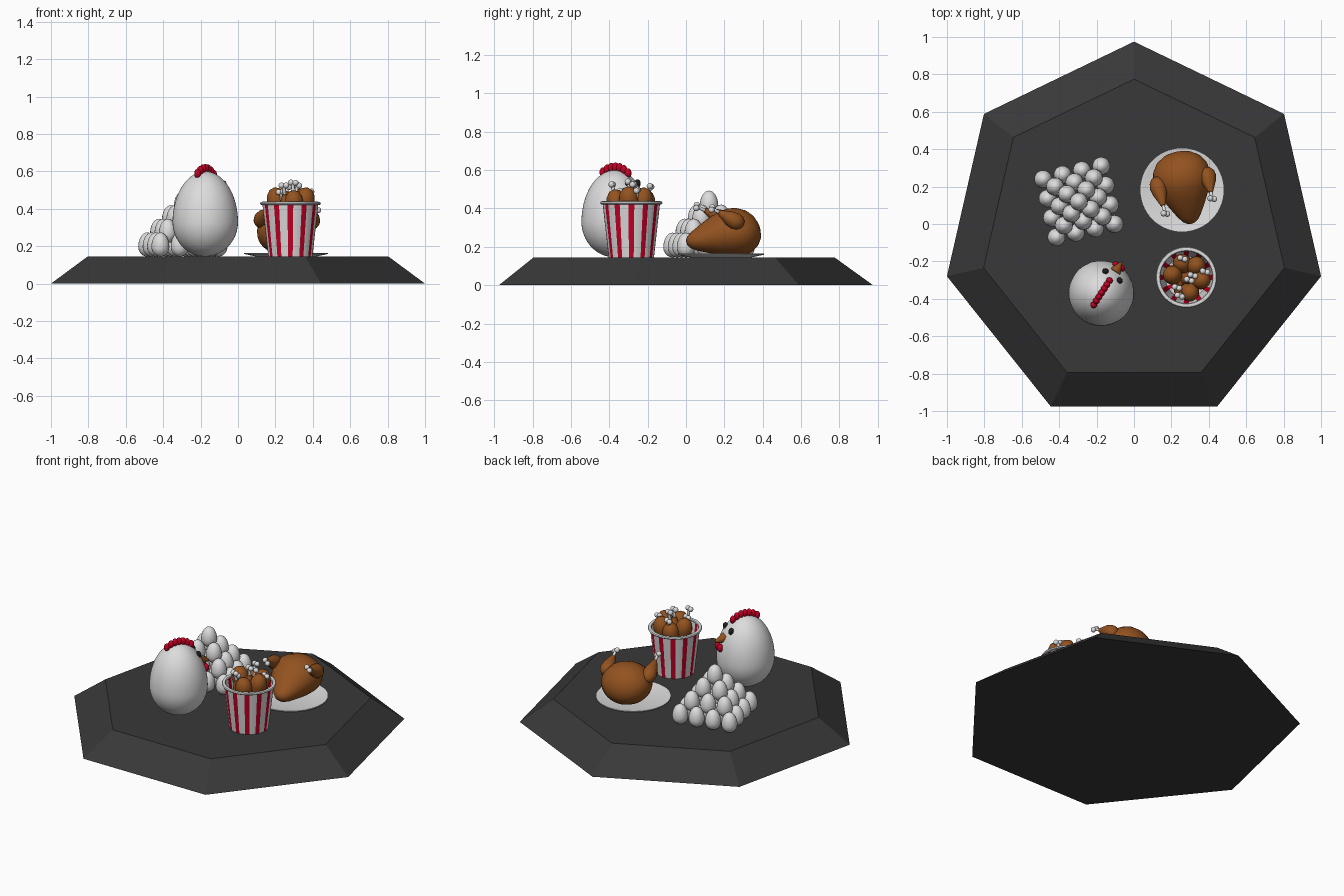
import bpy, bmesh
from math import sin, cos, pi, sqrt
from mathutils import Vector, Matrix

if "Cube" in bpy.data.objects:
    bpy.data.objects.remove(bpy.data.objects["Cube"])


def material(name, r, g, b):
    m = bpy.data.materials.new(name)
    m.use_nodes = True
    m.diffuse_color = (r, g, b, 1)
    m.node_tree.nodes["Principled BSDF"].inputs["Base Color"].default_value = (r, g, b, 1)
    return m


SLATE = material("dark slate", .04, .04, .04)
WHITE = material("shell white", .72, .72, .72)
RED = material("bright red", .55, .0, .018)
BROWN = material("roast brown", .29, .085, .014)
BLACK = material("eye black", .012, .012, .012)


def lathe(name, profile, mat, start=(0, 0, 0), direction=(0, 0, 1), squash=1,
          segments=32, smooth=True, stripe=None, stripe_mat=None):
    """Revolve (radius, height) points about a direction; squash flattens vertically."""
    bm = bmesh.new()
    rings = [[bm.verts.new((r * cos(2 * pi * k / segments), r * sin(2 * pi * k / segments), h))
              for k in range(segments)] for r, h in profile]
    for low, high in zip(rings, rings[1:]):
        for k in range(segments):
            n = (k + 1) % segments
            face = bm.faces.new((low[k], low[n], high[n], high[k]))
            face.material_index = int(bool(stripe and stripe(k)))
    bmesh.ops.remove_doubles(bm, verts=bm.verts, dist=1e-5)
    bmesh.ops.recalc_face_normals(bm, faces=bm.faces)
    turn = Vector((0, 0, 1)).rotation_difference(Vector(direction)).to_matrix().to_4x4()
    bm.transform(Matrix.Translation(start) @ Matrix.Diagonal((1, 1, squash, 1)) @ turn)
    mesh = bpy.data.meshes.new(name)
    bm.to_mesh(mesh)
    bm.free()
    obj = bpy.data.objects.new(name, mesh)
    bpy.context.collection.objects.link(obj)
    mesh.materials.append(mat)
    if stripe_mat:
        mesh.materials.append(stripe_mat)
    if smooth:
        bpy.ops.object.select_all(action='DESELECT')
        obj.select_set(True)
        bpy.context.view_layer.objects.active = obj
        bpy.ops.object.shade_smooth_by_angle(angle=.7)
    return obj


def egg_profile(radius, low, high, steps=20):
    """Rounded egg: blunt lower half, longer upper half."""
    points = []
    for i in range(steps + 1):
        a = pi * i / steps - pi / 2
        points.append((radius * cos(a), low + (low if a < 0 else high) * sin(a)))
    return points


def ball(name, centre, radius, mat, tall=1):
    h = radius * tall
    return lathe(name, egg_profile(radius, h, h, 10), mat,
                 Vector(centre) - Vector((0, 0, h)), segments=16)


# Seven-sided base with sloping sides
TOP = .145
base = lathe("base", [(0, 0), (1.026, 0), (.825, TOP), (0, TOP)], SLATE,
             segments=7, smooth=False)
base.data.transform(Matrix.Translation((0, -.051, 0)) @ Matrix.Rotation(pi / 2, 4, 'Z'))

# Pyramid of eggs
u, v = Vector((.1035, .0235, 0)), Vector((.0235, -.1035, 0))
for layer in range(4):
    count = 4 - layer
    for i in range(count):
        for j in range(count):
            mid = (count - 1) / 2
            spot = Vector((-.295, .12, TOP + .073 * layer)) + u * (i - mid) + v * (j - mid)
            lathe("stacked_egg", egg_profile(.048, .052, .077, 12), WHITE, spot, segments=20)

# Egg-shaped hen
HEN = Vector((-.175, -.37, TOP))
FACING, SIDE = Vector((.545, .838, 0)), Vector((.838, -.545, 0))
LOW, HIGH, WIDE = .185, .27, .175
lathe("hen_body", egg_profile(WIDE, LOW, HIGH, 32), WHITE, HEN, segments=48)


def on_hen(forward, side, height):
    return HEN + FACING * forward + SIDE * side + Vector((0, 0, height - TOP))


for i in range(7):
    d = -.075 + i * .026
    surface = TOP + LOW + HIGH * sqrt(1 - (d / WIDE) ** 2)
    ball("comb_lump", on_hen(d, 0, surface + .015), .018, RED, 1.4)
for s in (-1, 1):
    ball("hen_eye", on_hen(.11, .045 * s, .53), .017, BLACK, 1.3)
    ball("wattle", on_hen(.17, .018 * s, .42), .019, RED, 1.35)
lathe("beak", [(0, 0), (.033, 0), (.022, .03), (.006, .064), (0, .066)], BROWN,
      on_hen(.132, 0, .475), FACING + Vector((0, 0, -.25)))

# Striped bucket with rolled rim
BUCKET = Vector((.28, -.285, TOP))
lathe("bucket", [(0, 0), (.118, 0), (.15, .285), (.143, .285), (.112, .02), (0, .02)],
      WHITE, BUCKET, segments=60, stripe=lambda k: k % 5 in (0, 4), stripe_mat=RED)
rim = [(.151 + .012 * cos(a * pi / 4), .284 + .009 * sin(a * pi / 4)) for a in range(9)]
lathe("bucket_rim", rim, WHITE, BUCKET, segments=60)


def drumstick(start, end, size):
    """Meat swells at start; the bone with two knobs finishes at end."""
    start, end = Vector(start), Vector(end)
    axis = end - start
    n = axis.length
    meat = [(0, 0), (.55, .04), (.9, .15), (1, .28), (.85, .45), (.5, .65), (.28, .78), (0, .8)]
    lathe("drumstick_meat", [(r * size, h * n) for r, h in meat], BROWN, start, axis, segments=20)
    lathe("drumstick_bone", [(0, .7 * n), (.009, .7 * n), (.009, n), (0, n)], WHITE,
          start, axis, segments=12)
    across = axis.cross(Vector((.3, 1, .2))).normalized() * .013
    for s in (-1, 1):
        ball("bone_knob", end + across * s, .016, WHITE)


# Drumsticks with the meat upwards, leaning in the bucket
for x, y, z in ((-.085, .015, .515), (.06, .07, .51), (.02, -.09, .5),
                (.09, -.015, .515), (-.025, .085, .495)):
    drumstick((BUCKET.x + x, BUCKET.y + y, z),
              (BUCKET.x + x * .5, BUCKET.y + y * .5, z - .25), .052)
# Drumsticks with the bone upwards
for x, y, z in ((-.02, .1, .515), (.015, -.015, .54), (.035, .01, .525),
                (.1, .03, .495), (-.035, -.1, .525), (-.05, -.055, .49)):
    drumstick((BUCKET.x + x * .5, BUCKET.y + y * .5, z - .22),
              (BUCKET.x + x, BUCKET.y + y, z), .045)

# Plate
lathe("plate", [(0, 0), (.16, 0), (.225, .014), (.225, .02), (.205, .018), (.165, .007), (0, .007)],
      WHITE, (.257, .182, TOP), segments=56)

# Roast bird: pear-shaped body, narrow end forwards
tail, back = Vector((.305, .005, .22)), Vector((.23, .38, .305))
axis = back - tail
axis.z /= .82
shape = [(0, 0), (.022, .005), (.042, .04), (.065, .12), (.1, .28), (.13, .43), (.15, .57),
         (.155, .67), (.147, .78), (.12, .89), (.08, .96), (.04, .99), (0, 1)]
lathe("roast_body", [(r, h * axis.length) for r, h in shape], BROWN, tail, axis,
      squash=.82, segments=40)
drumstick((.385, .3, .31), (.418, .135, .4), .045)
drumstick((.115, .25, .32), (.168, .055, .41), .045)
